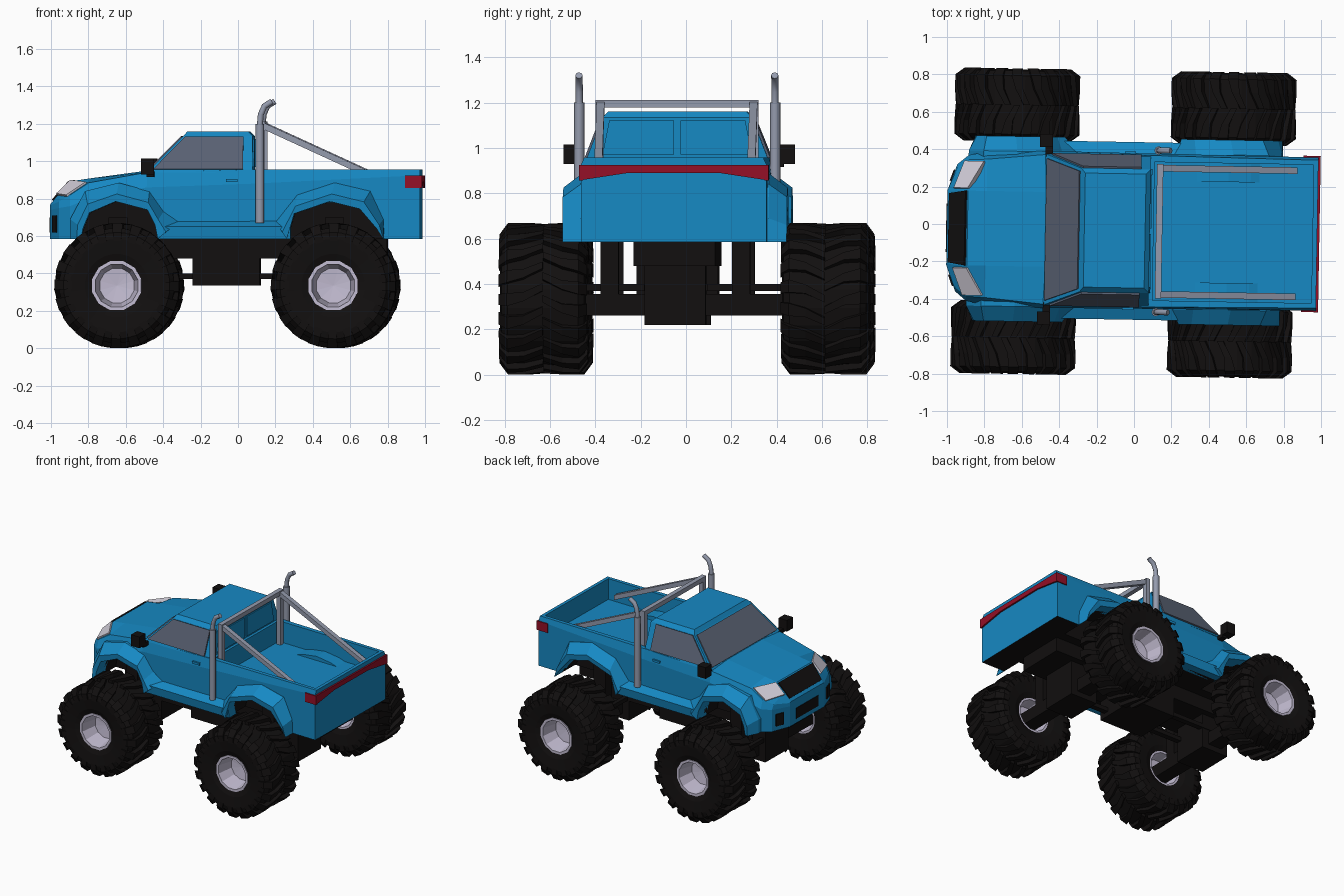
import bpy, bmesh
from math import sin, cos, pi, radians
from mathutils import Matrix, Vector
from mathutils.geometry import normal

if "Cube" in bpy.data.objects:
    bpy.data.objects.remove(bpy.data.objects["Cube"])


def material(name, r, g, b):
    m = bpy.data.materials.new(name)
    m.diffuse_color = (r, g, b, 1)
    m.use_nodes = True
    m.node_tree.nodes["Principled BSDF"].inputs["Base Color"].default_value = m.diffuse_color
    return m


PAINT = material("blue_paint", 0.008, 0.25, 0.55)
BLACK = material("black_rubber", 0.006, 0.005, 0.005)
GLASS = material("tinted_glass", 0.10, 0.12, 0.17)
STEEL = material("steel", 0.30, 0.33, 0.42)
RIM = material("rim_metal", 0.55, 0.51, 0.65)
RED = material("red_lens", 0.30, 0.005, 0.02)
LAMP = material("lamp_lens", 0.65, 0.62, 0.70)


def part(name, lofts, mat, mirror=False, closed=False):
    """Skin lists of equal rings into one flat-shaded object; optional copy across y."""
    bm = bmesh.new()
    if mirror:
        lofts = lofts + [[[(x, -y, z) for x, y, z in r] for r in rings] for rings in lofts]
    for rings in lofts:
        vs = [[bm.verts.new(p) for p in r] for r in rings]
        n = len(vs[0])
        for a, b in zip(vs, vs[1:] + (vs[:1] if closed else [])):
            for i in range(n):
                j = (i + 1) % n
                bm.faces.new((a[i], a[j], b[j], b[i]))
        if not closed:
            bm.faces.new(vs[0])
            bm.faces.new(vs[-1][::-1])
    if closed:
        bmesh.ops.remove_doubles(bm, verts=bm.verts, dist=1e-5)
    bmesh.ops.recalc_face_normals(bm, faces=bm.faces)
    me = bpy.data.meshes.new(name)
    bm.to_mesh(me)
    bm.free()
    me.materials.append(mat)
    ob = bpy.data.objects.new(name, me)
    bpy.context.collection.objects.link(ob)
    return ob


def box(x0, x1, y0, y1, z0, z1):
    return [[(x, y0, z0), (x, y1, z0), (x, y1, z1), (x, y0, z1)] for x in (x0, x1)]


def panel(pts, t=0.008):
    n = normal([Vector(p) for p in pts])
    return [[tuple(Vector(p) + n * s * t) for p in pts] for s in (-1, 1)]


def bake(ob):
    me = bpy.data.meshes.new_from_object(ob.evaluated_get(bpy.context.evaluated_depsgraph_get()))
    return me


def tube(name, paths, r, mat, res):
    cu = bpy.data.curves.new(name, "CURVE")
    cu.dimensions, cu.bevel_depth, cu.bevel_resolution, cu.use_fill_caps = "3D", r, res, True
    for path in paths:
        s = cu.splines.new("POLY")
        s.points.add(len(path) - 1)
        for p, co in zip(s.points, path):
            p.co = (*co, 1)
    tmp = bpy.data.objects.new("tmp", cu)
    bpy.context.collection.objects.link(tmp)
    bpy.context.view_layer.update()
    me = bake(tmp)
    bpy.data.objects.remove(tmp)
    me.materials.clear()
    me.materials.append(mat)
    bpy.context.collection.objects.link(bpy.data.objects.new(name, me))


# body shell: x, then (y, z) of sill, side, shoulder edge, top
stations = [
    (-1.00, (.20, .585), (.20, .74), (.20, .765), (.19, .77)),
    (-.95, (.34, .585), (.34, .75), (.32, .785), (.20, .83)),
    (-.89, (.385, .585), (.39, .76), (.365, .82), (.20, .893)),
    (-.79, (.40, .585), (.41, .80), (.37, .885), (.20, .908)),
    (-.48, (.41, .585), (.42, .86), (.40, .94), (.20, .95)),
    (.085, (.41, .585), (.415, .88), (.405, .957), (.20, .957)),
    (.98, (.41, .585), (.41, .925), (.395, .957), (.20, .957))]
rings = [[(x, y, z) for y, z in h] + [(x, -y, z) for y, z in h[::-1]] for x, *h in stations]
body = part("body_shell", [rings], PAINT)
body.data.materials.append(BLACK)
for f in body.data.polygons:
    if f.normal.z < -0.9:
        f.material_index = 1

# wheel arch outlines (x, z)
arches = [
    ([(-.89, .585), (-.89, .69), (-.81, .84), (-.63, .885), (-.465, .84), (-.39, .73), (-.31, .675)],
     [(-.83, .585), (-.82, .64), (-.785, .725), (-.645, .785), (-.475, .74), (-.435, .66), (-.42, .585)]),
    ([(.21, .675), (.325, .82), (.525, .885), (.715, .84), (.785, .69), (.79, .585)],
     [(.27, .585), (.31, .72), (.50, .785), (.66, .745), (.75, .64), (.785, .585)])]

# cut wheel wells and the open bed
wells = []
for _, inner in arches:
    poly = [(inner[0][0], .5)] + inner + [(inner[-1][0], .5)]
    wells.append([[(x, y, z) for x, z in poly] for y in (.25, .6)])
cut_wells = part("well_cutter", wells, PAINT, mirror=True)
cut_wells.data.materials.append(BLACK)
for f in cut_wells.data.polygons:
    f.material_index = 1
cut_bed = part("bed_cutter", [box(.105, .955, -.37, .37, .80, 1.2)], PAINT)
for c in (cut_wells, cut_bed):
    c.hide_render = True
    m = body.modifiers.new("cut", "BOOLEAN")
    m.operation, m.solver, m.object = "DIFFERENCE", "EXACT", c
bpy.context.view_layer.update()
cut_mesh = bake(body)
body.modifiers.clear()
body.data = cut_mesh
for c in (cut_wells, cut_bed):
    bpy.data.objects.remove(c)

# fender flares
flares = []
for outer, inner in arches:
    fl = []
    for (xo, zo), (xi, zi) in zip(outer, inner):
        xm, zm = xo + .6 * (xi - xo), zo + .6 * (zi - zo)
        fl.append([(xo, .375, zo), (xo, .415, zo), (xm, .495, zm), (xi, .49, zi), (xi, .375, zi)])
    flares.append(fl)
part("fender_flares", flares, PAINT, mirror=True)

# rear wheel tubs in the bed, side sills
tub = [(.27, .78), (.38, .815), (.50, .832), (.62, .815), (.73, .78)]
part("bed_wheel_tubs", [[[(x, y, z) for x, z in tub] for y in (.27, .375)]], PAINT, mirror=True)
part("side_sills", [[[(x, .38, .585), (x, .465, .585), (x, .475, .65), (x, .41, .68)]
                     for x in (-.425, .29)]], PAINT, mirror=True)

# cab and glazing
cab = [[(x0, y, z), (x0, -y, z), (x1, -y, z), (x1, y, z)] for x0, x1, y, z in
       [(-.48, .085, .405, .94), (-.285, .085, .33, 1.135), (-.265, .06, .305, 1.16)]]
part("cab", [cab], PAINT)
part("windshield", [panel([(-.468, .38, .953), (-.468, -.38, .953),
                           (-.292, -.315, 1.128), (-.292, .315, 1.128)])], GLASS)
part("side_windows", [panel([(-.445, .401, .957), (-.275, .334, 1.13),
                             (.035, .334, 1.13), (.035, .401, .957)])], GLASS, mirror=True)
part("rear_windows", [panel([(.085, .015, .97), (.085, .33, .97),
                             (.085, .30, 1.12), (.085, .015, 1.12)])], PAINT, mirror=True)

# grille, intakes, lamps
part("grille", [panel([(-.985, .185, .788), (-.985, -.185, .788),
                       (-.897, -.2, .887), (-.897, .2, .887)], .01)], BLACK)
part("bumper_intakes", [box(-1.004, -.98, -.13, .13, .62, .70)], BLACK)
part("fog_recesses", [panel([(-.982, .25, .62), (-.96, .31, .62),
                             (-.96, .31, .71), (-.982, .25, .71)])], BLACK, mirror=True)
part("headlights", [panel([(-.96, .21, .818), (-.885, .21, .89),
                           (-.80, .355, .88), (-.905, .355, .81)], .014)], LAMP, mirror=True)
part("tail_light_band", [panel([(.984, .415, .857), (.984, .415, .925), (.984, -.415, .925),
                                (.984, -.415, .857), (.984, -.2, .89), (.984, .2, .89)])], RED)
part("tail_light_sides", [box(.90, .992, .40, .418, .857, .925)], RED, mirror=True)

# mirrors and door handles
part("side_mirrors", [box(-.51, -.44, .44, .51, .93, 1.015),
                      box(-.48, -.44, .39, .46, .915, .945)], BLACK, mirror=True)
part("door_handles", [box(-.055, .005, .40, .424, .888, .905)], PAINT, mirror=True)

# exhaust stacks and roll cage
tube("exhaust_stacks", [[(.125, s * .432, .67), (.125, s * .432, 1.20)] for s in (1, -1)], .023, STEEL, 2)
tube("exhaust_tips", [[(.125, s * .432, 1.19), (.13, s * .432, 1.25), (.15, s * .432, 1.295),
                       (.19, s * .432, 1.32)] for s in (1, -1)], .016, STEEL, 2)
cage = [box(.118, .152, .325, .36, .80, 1.21)]
part("roll_bar_posts", cage, STEEL, mirror=True)
part("roll_bar_cross", [box(.118, .152, -.36, .36, 1.178, 1.212)], STEEL)
part("roll_bar_braces", [[[(x, y, z + d) for y, d in ((.32, -.018), (.355, -.018), (.355, .018), (.32, .018))]
                          for x, z in ((.14, 1.19), (.87, .855))]], STEEL, mirror=True)

# chassis, axles, struts
part("chassis_box", [box(-.24, .12, -.18, .18, .335, .60)], BLACK)
part("chassis_rail", [box(-.80, .80, -.18, .18, .48, .60)], BLACK)
FRONT, REAR = -.635, .5225
axles, struts = [], []
for x in (FRONT, REAR):
    axles += [box(x - .055, x + .055, -.56, .60, .26, .355),
              box(x - .11, x + .11, -.135, .135, .22, .49),
              box(x - .10, x - .07, -.45, .45, .37, .40)]
    struts.append(box(x - .05, x + .05, .25, .33, .30, .70))
part("axles", axles, BLACK)
part("suspension_struts", struts, BLACK, mirror=True)
part("suspension_links", [box(FRONT, REAR, .10, .14, .37, .40)], BLACK, mirror=True)


# wheels: lathed tyre and rim, chevron lugs
def lathe(profile, n):
    return [[(r * cos(a), y, r * sin(a)) for r, y in profile]
            for a in (2 * pi * (i + .5) / n for i in range(n))]


tyre_half = [(.13, .165), (.17, .18), (.25, .19), (.285, .182), (.308, .155)]
tyre = part("tyre", [lathe(tyre_half + [(r, -y) for r, y in tyre_half[::-1]], 24)], BLACK, closed=True)
rim = part("rim", [lathe([(1e-6, .04), (.095, .05), (.118, .172), (.136, .172),
                          (.136, -.165), (.118, -.165), (.10, -.08), (1e-6, -.08)], 12)], RIM, closed=True)
lugs, N = [], 20
for i in range(N):
    for s in (1, -1):
        a0 = 2 * pi * (i + (.5 if s > 0 else 0)) / N
        lug = []
        for y, da, r0, r1, w in ((.0, 0, .295, .33, .05), (.085, .13, .295, .335, .06),
                                 (.158, .17, .295, .335, .085), (.195, .17, .24, .285, .085)):
            lug.append([(r * cos(a), s * y, r * sin(a)) for r, a in
                        ((r0, a0 + da - w), (r1, a0 + da - w), (r1, a0 + da + w), (r0, a0 + da + w))])
        lugs.append(lug)
tread = part("tread_lugs", lugs, BLACK)

# place everything: body sits slightly off-centre, whole truck turned one degree
turn = Matrix.Rotation(radians(-1), 4, "Z")
wheel = (tyre, rim, tread)
for ob in list(bpy.context.collection.objects):
    if ob not in wheel:
        ob.matrix_world = turn @ Matrix.Translation((0, -.037, 0))
for k, (x, s) in enumerate([(FRONT, 1), (FRONT, -1), (REAR, 1), (REAR, -1)]):
    for src in wheel:
        ob = src if k == 0 else src.copy()
        if k:
            bpy.context.collection.objects.link(ob)
        spin = Matrix.Rotation(0 if s > 0 else pi, 4, "Z")
        ob.matrix_world = turn @ Matrix.Translation((x, .004 + s * .622, .335)) @ spin
